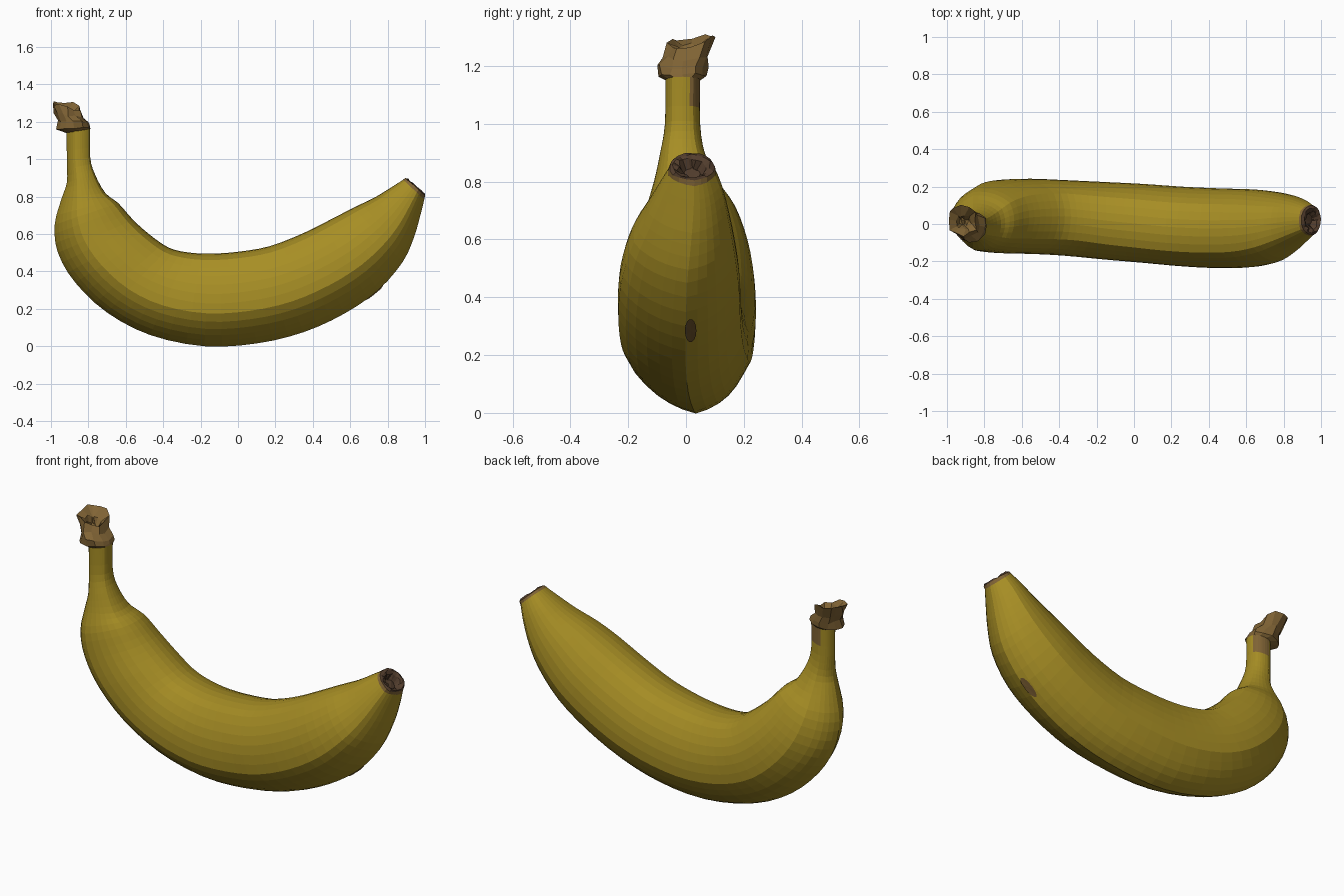
import bpy, bmesh, math, random
from mathutils import Vector
from mathutils.bvhtree import BVHTree

if "Cube" in bpy.data.objects:
    bpy.data.objects.remove(bpy.data.objects["Cube"])

random.seed(4)


def mat(name, col):
    m = bpy.data.materials.new(name)
    m.diffuse_color = (*col, 1)
    m.use_nodes = True
    m.node_tree.nodes["Principled BSDF"].inputs["Base Color"].default_value = m.diffuse_color
    return m


YELLOW = mat("banana yellow", (0.385, 0.27, 0.018))
BROWN = mat("dry brown", (0.22, 0.128, 0.036))
DARK = mat("dark brown", (0.085, 0.047, 0.026))
SPOT = mat("bruise brown", (0.15, 0.085, 0.025))


def section(n, blend):
    """Rounded pentagon, ridge on the outer side, scaled to +-1."""
    pts = []
    for k in range(n):
        t = 2 * math.pi * k / n
        pent = math.cos(math.pi / 5) / math.cos(t % (2 * math.pi / 5) - math.pi / 5)
        r = 1 - blend + blend * pent
        pts.append((r * math.cos(t), r * math.sin(t)))
    lo, hi = min(p[0] for p in pts), max(p[0] for p in pts)
    w = max(p[1] for p in pts)
    return [(2 * (u - lo) / (hi - lo) - 1, v / w) for u, v in pts]


def refine(rows, sub):
    """Catmull-Rom resampling of the stations."""
    out = []
    for i in range(len(rows) - 1):
        p0, p1 = rows[max(i - 1, 0)], rows[i]
        p2, p3 = rows[i + 1], rows[min(i + 2, len(rows) - 1)]
        for s in range(sub):
            t = s / sub
            out.append([0.5 * (2 * b + (c - a) * t + (2 * a - 5 * b + 4 * c - d) * t * t
                               + (3 * b - a - 3 * c + d) * t ** 3)
                        for a, b, c, d in zip(p0, p1, p2, p3)])
    out.append(list(rows[-1]))
    return out


def add_object(name, bm, mats):
    bmesh.ops.recalc_face_normals(bm, faces=bm.faces)
    me = bpy.data.meshes.new(name)
    bm.to_mesh(me)
    for m in mats:
        me.materials.append(m)
    ob = bpy.data.objects.new(name, me)
    bpy.context.collection.objects.link(ob)
    return ob


def loft(name, rows, mats, n=30, blend=0.3, rule=None, jitter=None, caps=(True, True)):
    """Stations: outer x, outer z, inner x, inner z, y centre, y half width."""
    sec = section(n, blend)
    bm = bmesh.new()
    rings = []
    for i, (ox, oz, ix, iz, yc, hw) in enumerate(rows):
        ring = []
        for u, v in sec:
            skew = 0.2 * hw * max(u - 0.5, 0)
            p = Vector(((ox + ix) / 2 + (ox - ix) / 2 * u, yc + hw * v + skew,
                        (oz + iz) / 2 + (oz - iz) / 2 * u))
            j = jitter[i] if jitter else 0
            p += Vector([random.uniform(-j, j) for _ in range(3)])
            p.x = max(-1, min(1, p.x))
            ring.append(bm.verts.new(p))
        rings.append(ring)
    for i in range(len(rings) - 1):
        for k in range(n):
            a, b = rings[i], rings[i + 1]
            f = bm.faces.new((a[k], a[(k + 1) % n], b[(k + 1) % n], b[k]))
            f.material_index = rule(i, f.calc_center_median()) if rule else 0
    if caps[0]:
        bm.faces.new(rings[0])
    if caps[1]:
        cap = bm.faces.new(rings[-1])
        cap.material_index = rule(len(rings), cap.calc_center_median()) if rule else 0
    bmesh.ops.triangulate(bm, faces=[f for f in bm.faces if len(f.verts) > 4])
    ob = add_object(name, bm, mats)
    tree = BVHTree.FromBMesh(bm)
    bm.free()
    return ob, tree


# Peel: stem, swelling body and tapering tip (open under crown and tip)
peel = [
    (-.917, 1.145, -.79, 1.165, -.011, .060),
    (-.915, .99, -.79, 1.01, -.012, .061),
    (-.915, .875, -.765, .92, -.012, .078),
    (-.943, .79, -.71, .82, .000, .110),
    (-.980, .65, -.64, .765, .018, .155),
    (-.963, .50, -.56, .675, .034, .182),
    (-.87, .34, -.47, .595, .040, .197),
    (-.70, .18, -.37, .527, .041, .201),
    (-.47, .06, -.27, .502, .033, .202),
    (-.18, 0, -.15, .495, .018, .207),
    (.10, .015, .0, .505, .003, .211),
    (.35, .075, .17, .535, -.014, .213),
    (.57, .175, .35, .605, -.023, .213),
    (.75, .30, .50, .68, -.022, .207),
    (.88, .45, .62, .742, -.014, .183),
    (.94, .58, .73, .795, .002, .148),
    (.975, .70, .82, .85, .015, .112),
    (.996, .785, .883, .890, .020, .081),
]


def peel_rule(i, c):
    # dry patch on the stem
    return 1 if c.z > 1.06 and c.y > .015 and c.x > -.87 else 0


ob, tree = loft("peel", refine(peel, 3), [YELLOW, BROWN], rule=peel_rule,
                caps=(False, False))

# Bruise: thin oval plate laid on the outer ridge
bm = bmesh.new()
ring = []
for k in range(15):
    r = 1 if k < 14 else 0
    a = 2 * math.pi * k / 14
    src = Vector((2, .016 + .02 * r * math.cos(a), .288 + .04 * r * math.sin(a)))
    hit, nor, _, _ = tree.ray_cast(src, Vector((-1, 0, 0)))
    ring.append(bm.verts.new(hit + Vector((.7, 0, -.7)) * .005))
for k in range(14):
    bm.faces.new((ring[k], ring[(k + 1) % 14], ring[14]))
add_object("bruise", bm, [SPOT])
bm.free()

# Dry crown on the stem
crown = [
    (-.917, 1.14, -.788, 1.163, -.011, .062),
    (-.972, 1.155, -.787, 1.172, -.015, .082),
    (-.968, 1.20, -.795, 1.195, -.012, .084),
    (-.98, 1.25, -.83, 1.22, -.002, .078),
    (-1.0, 1.298, -.84, 1.265, .008, .072),
    (-.96, 1.275, -.87, 1.25, .010, .040),
    (-.94, 1.24, -.885, 1.225, .010, .020),
]
ob, _ = loft("stem_crown", crown, [BROWN], n=12, blend=.4, caps=(False, True),
             jitter=[0, .005, .008, .009, .011, .014, .01])
for v in ob.data.vertices:                         # torn flap on the back
    if v.co.y > .045 and v.co.z > 1.25:
        v.co.z += .025
        v.co.y += .012
    v.co.z = min(v.co.z, 1.31)

# Blossom end: thin brown collar with a dark hollow
tip = [
    (.996, .784, .882, .891, .020, .082),
    (1.0, .803, .897, .898, .020, .078),
    (.999, .812, .908, .895, .020, .064),
    (.985, .812, .918, .88, .020, .048),
    (.955, .80, .91, .845, .020, .030),
]
loft("blossom_tip", tip, [BROWN, DARK], n=20, blend=.3, caps=(False, True),
     rule=lambda i, c: 1 if i >= 1 else 0, jitter=[0, .003, .005, .007, .006])
